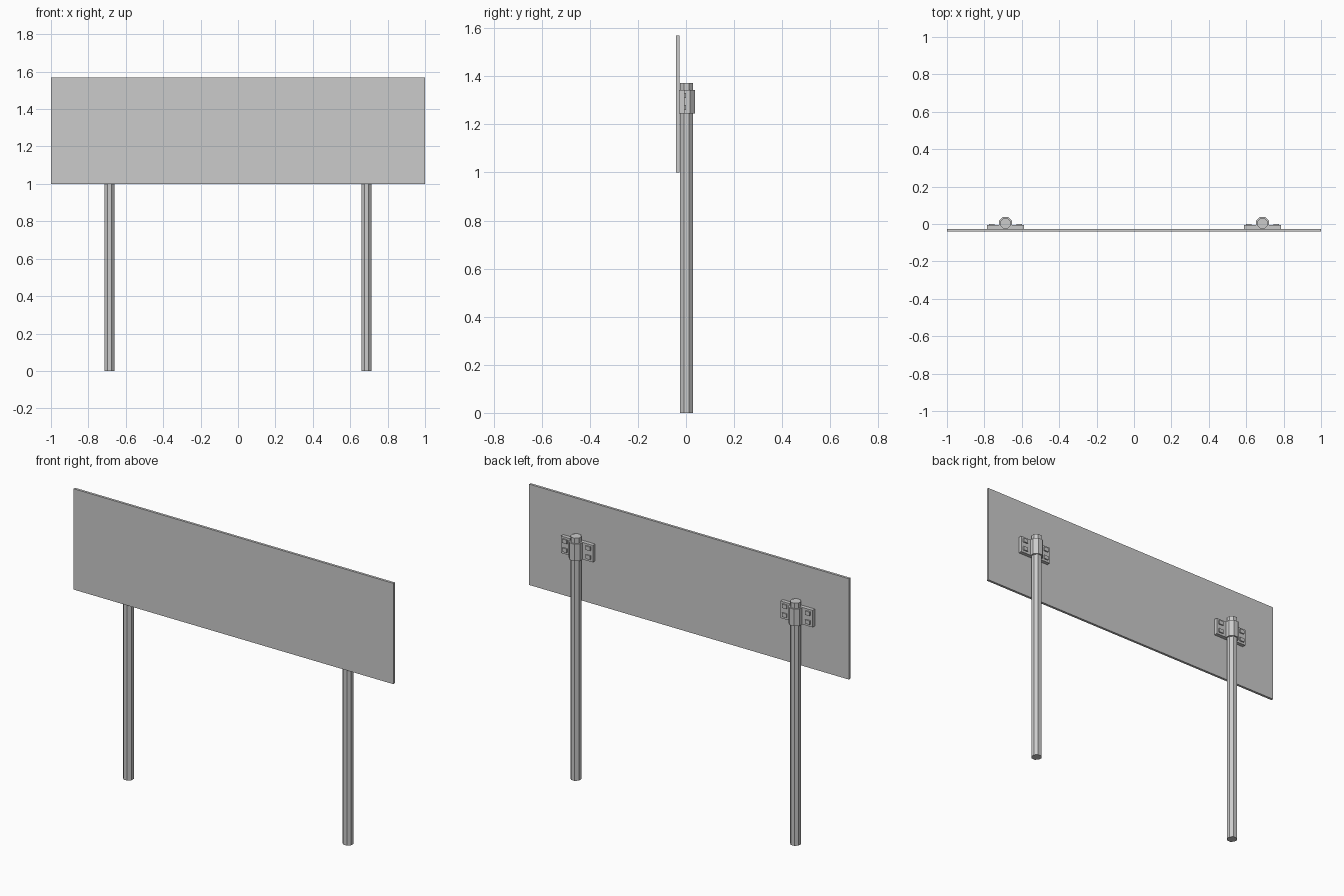
import bpy, bmesh, math
from mathutils import Matrix

if "Cube" in bpy.data.objects:
    bpy.data.objects.remove(bpy.data.objects["Cube"])


def add_object(name, bm):
    mesh = bpy.data.meshes.new(name)
    bm.to_mesh(mesh)
    bm.free()
    obj = bpy.data.objects.new(name, mesh)
    bpy.context.collection.objects.link(obj)
    return obj


def box(name, x0, x1, y0, y1, z0, z1):
    bm = bmesh.new()
    m = Matrix.Translation(((x0 + x1) / 2, (y0 + y1) / 2, (z0 + z1) / 2)) \
        @ Matrix.Diagonal((x1 - x0, y1 - y0, z1 - z0, 1))
    bmesh.ops.create_cube(bm, size=1, matrix=m)
    return add_object(name, bm)


def octagon(name, x, y, apothem, z0, z1):
    # Octagonal prism with flats facing the axes
    bm = bmesh.new()
    r = apothem / math.cos(math.pi / 8)
    m = Matrix.Translation((x, y, (z0 + z1) / 2)) @ Matrix.Rotation(math.pi / 8, 4, 'Z')
    bmesh.ops.create_cone(bm, cap_ends=True, segments=8, radius1=r, radius2=r,
                          depth=z1 - z0, matrix=m)
    return add_object(name, bm)


# Sign board
box("sign_board", -1, 1, -0.041, -0.027, 1.0, 1.57)

for side, label in ((-1, "left"), (1, "right")):
    x = side * 0.687
    # Post
    octagon(f"{label}_post", x, 0.002, 0.027, 0, 1.372)
    # Clamp wrapped around the post, with mounting flange
    octagon(f"{label}_clamp_sleeve", x, 0.002, 0.035, 1.246, 1.342)
    box(f"{label}_clamp_flange", x - 0.1, x + 0.1, -0.027, -0.006, 1.246, 1.342)
    # Square bolt heads
    for i, dx in enumerate((-0.073, 0.073)):
        for j, z in enumerate((1.27, 1.32)):
            box(f"{label}_bolt_{i}{j}", x + dx - 0.014, x + dx + 0.014,
                -0.008, 0.001, z - 0.011, z + 0.011)
